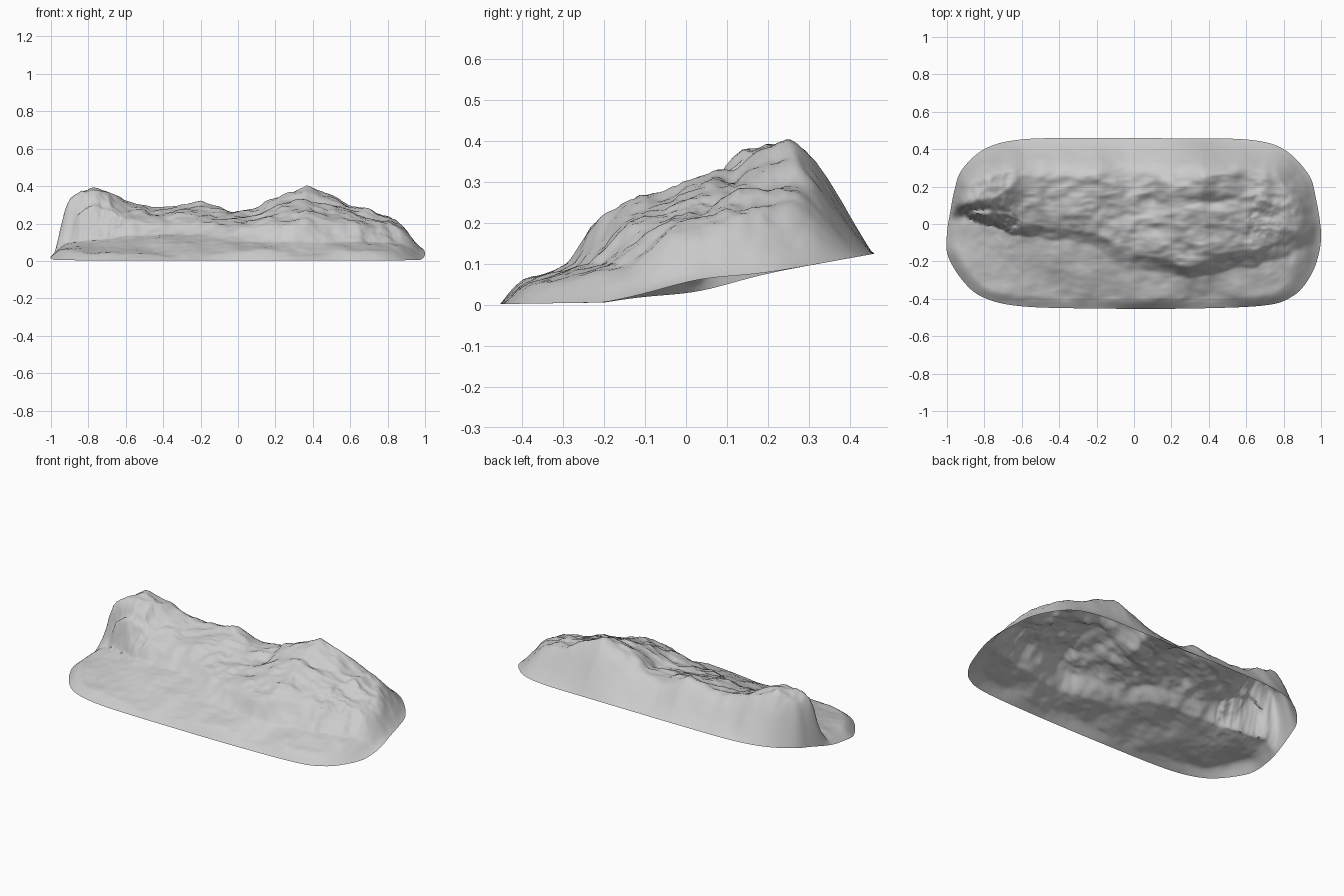
import bpy, bmesh, math
from mathutils import Vector, noise

if "Cube" in bpy.data.objects:
    bpy.data.objects.remove(bpy.data.objects["Cube"])

# Rim outline seen from above (counter-clockwise control points)
RIM = [(1, -.05), (.97, .15), (.93, .27), (.8, .40), (.62, .45), (.3, .457), (-.3, .46),
       (-.62, .45), (-.8, .40), (-.92, .29), (-.96, .18), (-.985, .05), (-1, -.05), (-.995, -.17),
       (-.91, -.31), (-.8, -.395), (-.6, -.44), (-.2, -.452), (.3, -.452), (.7, -.435),
       (.85, -.385), (.93, -.3), (.98, -.19)]

# Cross-sections along x: x, cliff y, floor z, cliff-top z, ridge y, ridge z, cliff half width
SECTIONS = [
    (-1.0, .06, .08, .22, .15, .30, .025), (-.88, .05, .10, .28, .13, .35, .025),
    (-.78, .03, .11, .29, .14, .385, .03), (-.68, .0, .12, .27, .18, .365, .03),
    (-.6, -.02, .13, .23, .24, .315, .035), (-.4, -.07, .14, .20, .25, .285, .035),
    (-.2, -.09, .14, .20, .24, .305, .04), (-.05, -.2, .11, .165, .22, .265, .05),
    (.1, -.23, .10, .17, .20, .285, .045), (.25, -.24, .10, .19, .22, .35, .04),
    (.36, -.24, .10, .20, .24, .395, .04), (.5, -.2, .10, .20, .25, .345, .045),
    (.65, -.19, .10, .19, .26, .29, .05), (.8, -.12, .10, .17, .2, .25, .05),
    (.92, -.08, .08, .14, .15, .18, .05), (1.0, -.05, .05, .10, .1, .12, .05)]

# Boulders and hollows: x, y, radius x, radius y, height
LUMPS = [(-.9, .12, .07, .035, .02), (-.86, .075, .09, .016, -.06), (-.64, .24, .04, .05, .02),
         (-.18, .26, .06, .05, .01), (.1, .16, .03, .08, -.02), (.45, .12, .16, .03, -.025),
         (.1, -.12, .1, .06, .02), (.42, -.12, .12, .06, .015), (.7, .12, .06, .05, .02),
         (-.45, .1, .12, .06, -.015), (.52, -.36, .06, .04, .012)]


def lerp_table(table, v):
    for a, b in zip(table, table[1:]):
        if v <= b[0]:
            k = max(0, (v - a[0]) / (b[0] - a[0]))
            return [p + (q - p) * k for p, q in zip(a[1:], b[1:])]
    return table[-1][1:]


def rough(x, y, scale, seed):
    return noise.fractal(Vector((x * scale, y * scale, seed)), 1.0, 2.0, 4)


def bump(v, centre, radius):
    return math.exp(-((v - centre) / radius) ** 2)


def rim_height(x, y):
    z = lerp_table([(-.46, .002), (-.2, .006), (-.1, .024), (0, .042), (.46, .125)], y)[0]
    return z + .014 * x * bump(y, .03, .12)


def rock_height(x, y):
    wx = x + .03 * rough(x, y, 5, 3)
    wy = y + .03 * rough(x, y, 6, 9)
    yc, zf, zt, yr, zr, hw = lerp_table(SECTIONS, wx)
    zm = zt + (zr - zt) * .55
    lip = .03 + .025 * bump(x, .05, .2) + .02 * bump(x, .65, .2)
    profile = [(-.46, lip - .01), (-.40, lip), (yc - hw, zf), (yc + hw, zt),
               ((yc + yr) / 2, zm), (yr, zr), (.32, zr - .012), (.46, zr - .06)]
    z = lerp_table(profile, wy)[0]
    # rugged detail, strongest on the upper plateau
    top = min(1, max(0, (wy - yc + .05) / .1)) * min(1, max(.1, (.36 - y) / .1))
    ridged = .3 - abs(rough(x * .8, y * 1.1, 6, 20))
    z += (.006 + .008 * top) * rough(x, y, 7, 1) + .022 * top * ridged
    for cx, cy, rx, ry, h in LUMPS:
        z += h * bump(x, cx, rx) * bump(y, cy, ry)
    return z


def rim_point(k):
    i, n, t = int(k), len(RIM), k - int(k)
    a, b, c, d = (Vector(RIM[(i + j) % n]) for j in (-1, 0, 1, 2))
    return b + .5 * t * (c - a + t * (2 * a - 5 * b + 4 * c - d + t * (3 * (b - c) + d - a)))


# Resample the smooth rim at even spacing
SEGS, RINGS = 260, 56
dense = [rim_point(i * len(RIM) / 2400) for i in range(2400)]
total = sum((dense[i] - dense[i - 1]).length for i in range(2400))
outline, run = [], 0
for i in range(2400):
    if run >= len(outline) * total / SEGS and len(outline) < SEGS:
        outline.append(dense[i])
    run += (dense[(i + 1) % 2400] - dense[i]).length
n = len(outline)

# Open shell: rings shrinking from the rim onto a central spine
bm = bmesh.new()
rings = []
for r in range(RINGS + 1):
    t = 1 - r / RINGS
    ring = []
    for i, p in enumerate(outline):
        tan = (outline[(i + 1) % n] - outline[i - 1]).normalized()
        nx, ny = tan.y, -tan.x
        spine = Vector((max(-.6, min(.6, p.x * .85)), 0))
        width = nx * nx * (.14 if nx > 0 else .075) + ny * ny * (.2 if ny > 0 else .06)
        inset = (1 - t) * (nx * (p.x - spine.x) + ny * p.y)
        blend = math.sin(math.pi / 2 * min(1, inset / width))
        x, y = spine + (p - spine) * t
        base = rim_height(x, y)
        z = base + (rock_height(x, y) - base) * blend
        ring.append(bm.verts.new((x, y, max(0, z))))
    rings.append(ring)
for a, b in zip(rings, rings[1:]):
    for i in range(n):
        j = (i + 1) % n
        bm.faces.new((a[i], a[j], b[j], b[i]))
bmesh.ops.remove_doubles(bm, verts=rings[-1], dist=.008)

mesh = bpy.data.meshes.new("rock_outcrop")
bm.to_mesh(mesh)
bm.free()
rock = bpy.data.objects.new("rock_outcrop", mesh)
bpy.context.collection.objects.link(rock)
bpy.context.view_layer.objects.active = rock
rock.select_set(True)
bpy.ops.object.shade_smooth_by_angle(angle=math.radians(60))
